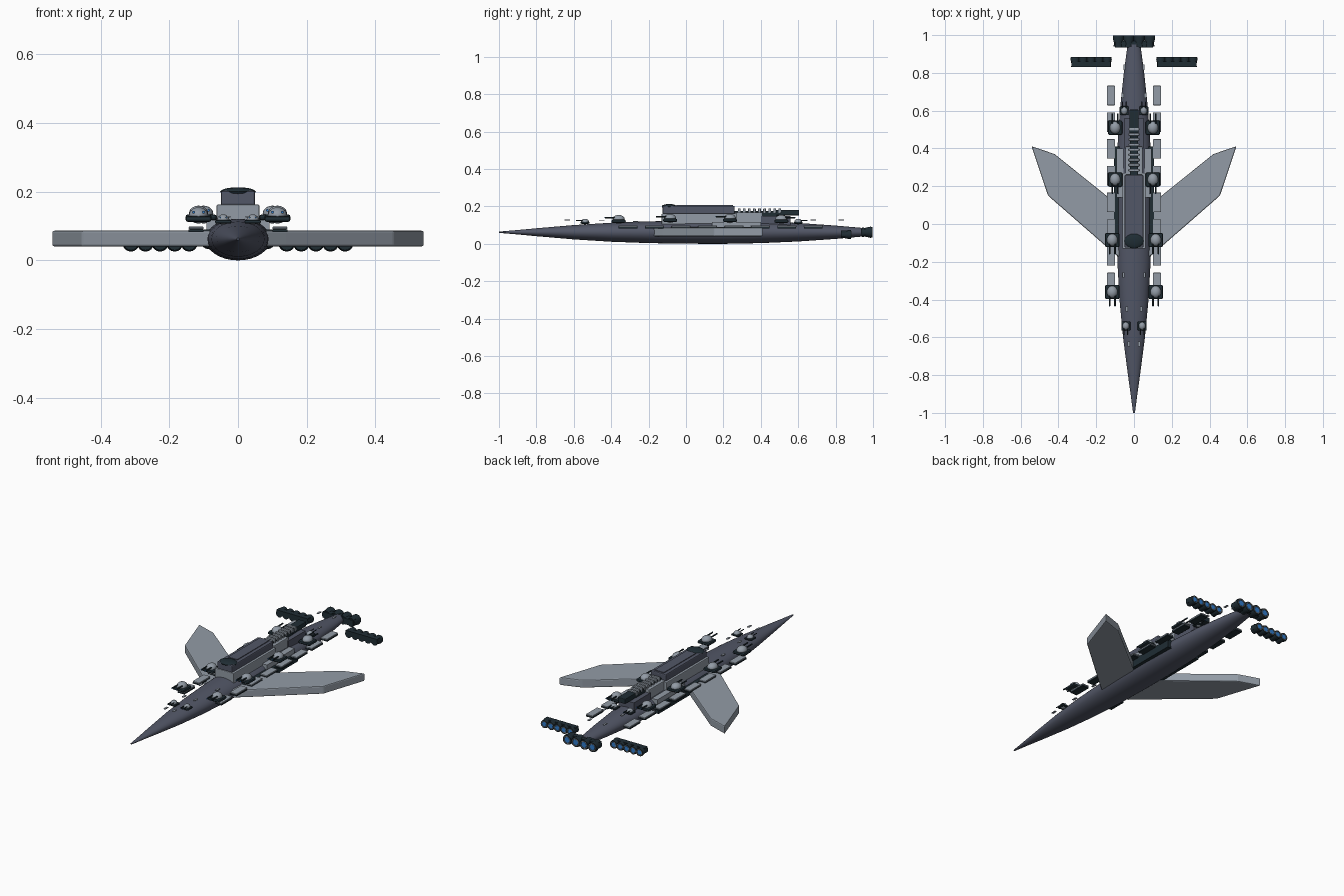
import bpy, bmesh, math
from mathutils import Matrix, Vector

cube = bpy.data.objects.get("Cube")
if cube:
    bpy.data.objects.remove(cube)


def material(name, rgb):
    m = bpy.data.materials.new(name)
    m.use_nodes = True
    m.diffuse_color = (*rgb, 1)
    m.node_tree.nodes["Principled BSDF"].inputs["Base Color"].default_value = (*rgb, 1)
    return m


HULL = material("slate hull", (0.085, 0.095, 0.135))
LIGHT = material("pale grey armour", (0.29, 0.33, 0.38))
DARK = material("dark gunmetal", (0.014, 0.026, 0.034))
BLUE = material("blue glow", (0.03, 0.2, 0.6))
RING = material("nozzle rim", (0.17, 0.17, 0.17))


def finish(name, bm, mat, smooth=False, bevel=0):
    bmesh.ops.recalc_face_normals(bm, faces=bm.faces)
    me = bpy.data.meshes.new(name)
    bm.to_mesh(me)
    bm.free()
    me.materials.append(mat)
    ob = bpy.data.objects.new(name, me)
    bpy.context.collection.objects.link(ob)
    if bevel:
        mod = ob.modifiers.new("edge bevel", "BEVEL")
        mod.width = bevel
        mod.segments = 2
    if smooth:
        bpy.ops.object.select_all(action="DESELECT")
        ob.select_set(True)
        bpy.context.view_layer.objects.active = ob
        bpy.ops.object.shade_smooth_by_angle(angle=math.radians(40))
    return ob


def box(name, x, y, z, mat, bevel=0):
    """Box from (low, high) pairs."""
    bm = bmesh.new()
    bmesh.ops.create_cube(bm, size=1)
    for v in bm.verts:
        v.co = Vector([(a + b) / 2 + c * (b - a) for (a, b), c in zip((x, y, z), v.co)])
    return finish(name, bm, mat, bevel=bevel)


def lathe_y(name, profile, centre, mat, sides=16, squash=1):
    """Rings (y, radius) around the y axis; squash flattens z."""
    bm = bmesh.new()
    rings = []
    for y, r in profile:
        rings.append([bm.verts.new((centre[0] + r * math.cos(math.tau * i / sides), centre[1] + y,
                      centre[2] + squash * r * math.sin(math.tau * i / sides))) for i in range(sides)])
    for a, b in zip(rings, rings[1:]):
        for i in range(sides):
            j = (i + 1) % sides
            bm.faces.new((a[i], a[j], b[j], b[i]))
    bm.faces.new(rings[0])
    bm.faces.new(rings[-1])
    return finish(name, bm, mat, smooth=True)


def dome(name, centre, size, mat):
    bm = bmesh.new()
    bmesh.ops.create_uvsphere(bm, u_segments=20, v_segments=10, radius=1,
                              matrix=Matrix.Translation(centre) @ Matrix.Diagonal((*size, 1)))
    return finish(name, bm, mat, smooth=True)


# Spindle hull
lathe_y("hull", [(-1, .005), (-.9, .018), (-.8, .032), (-.6, .058), (-.4, .077), (-.2, .088),
                 (0, .093), (.2, .094), (.4, .088), (.6, .075), (.8, .054), (.95, .034)],
        (0, 0, .062), HULL, sides=32, squash=.66)

# Swept wings and side sponsons
for s, side in ((1, "left"), (-1, "right")):
    bm = bmesh.new()
    plan = [(.05, -.2), (.14, -.125), (.455, .15), (.543, .412), (.42, .37), (.14, .145), (.05, .07)]
    low = bm.faces.new([bm.verts.new((s * x, y, .04)) for x, y in plan])
    ext = bmesh.ops.extrude_face_region(bm, geom=[low])
    bmesh.ops.translate(bm, vec=(0, 0, .047),
                        verts=[g for g in ext["geom"] if isinstance(g, bmesh.types.BMVert)])
    finish(side + "_wing", bm, LIGHT, bevel=.006)
    box(side + "_sponson", sorted((s * .04, s * .107)), (-.08, .41), (.042, .09), DARK)
    box(side + "_deck_strip", sorted((s * .055, s * .092)), (.14, .4), (.09, .118), LIGHT)

# Deckhouse, bridge and visor
box("deckhouse", (-.062, .062), (-.13, .27), (.1, .163), LIGHT, .004)
box("aft_deckhouse", (-.045, .045), (.26, .41), (.1, .168), LIGHT, .004)
box("bridge", (-.05, .05), (-.125, .26), (.16, .203), HULL, .006)
dome("bridge_visor", (0, -.09, .2), (.052, .04, .013), DARK)
box("bridge_spine", (-.03, .03), (-.05, .25), (.2, .207), HULL)

# Ribbed spine and stern launcher
box("spine_bed", (-.022, .022), (.26, .5), (.15, .176), DARK)
for i in range(9):
    y = .285 + i * .027
    box(f"spine_rib_{i + 1}", (-.028, .028), (y - .007, y + .007), (.165, .19), LIGHT, .003)
box("launcher", (-.025, .025), (.48, .605), (.152, .182), DARK, .004)
box("launcher_mount", (-.05, .05), (.4, .56), (.1, .15), HULL)


def turret(name, x, y, z, r, facing):
    """Dark plate, pale dome and twin barrels pointing along facing * y."""
    box(name + "_base", (x - r, x + r), (y - r, y + r), (z, z + r * .45), DARK, r * .2)
    dome(name + "_dome", (x, y, z + r * .5), (r * .74, r * .86, r * .62), LIGHT)
    for k in (-1, 1):
        bx = x + k * r * .38
        bz = z + r * .75
        tip = y + facing * r * 1.95
        lathe_y(name + "_barrel", [(0, r * .11), (facing * r * 1.95, r * .11)],
                (bx, y, bz), DARK, sides=8)
        lathe_y(name + "_muzzle", [(0, r * .08), (facing * .002, r * .08)],
                (bx, tip, bz), BLUE, sides=8)


for s, side in ((1, "left"), (-1, "right")):
    # Gun turrets along the deck
    for n, (x, y, z, f) in enumerate([(.115, -.36, .112, -1), (.115, -.085, .117, -1),
                                      (.1, .235, .117, -1), (.1, .51, .112, 1)]):
        turret(f"{side}_main_turret_{n + 1}", s * x, y, z, .038, f)
    turret(side + "_bow_turret", s * .043, -.54, .107, .024, -1)
    turret(side + "_stern_turret", s * .052, .6, .107, .024, 1)

    # Floating armour plates beside the hull
    for n in range(8):
        y = -.31 + n * .1415
        edge = sorted((s * .1, s * .144))
        box(f"{side}_armour_plate_{n + 1}", edge, (y - .052, y + .052), (.09, .099), LIGHT, .004)
        box(f"{side}_plate_backing_{n + 1}", edge, (y - .05, y + .05), (.083, .09), DARK)

    # Small deck sensors
    for n, (x, y, z) in enumerate([(.028, -.635, .125), (.038, -.45, .122), (.055, -.27, .118),
                                   (.06, .68, .125), (.05, .83, .125)]):
        box(f"{side}_sensor_{n + 1}", (s * x - .006, s * x + .006), (y - .014, y + .014),
            (z, z + .004), LIGHT)


def nozzle(name, x, y, z, r, length):
    lathe_y(name + "_bell", [(0, r * .85), (length * .3, r * .78), (length * .8, r),
                             (length, r * .92), (length, r * .7), (length * .85, r * .6)],
            (x, y, z), DARK, sides=16)
    lathe_y(name + "_rim", [(length - .004, r * .8), (length + .001, r * .74),
                            (length + .001, r * .62), (length - .004, r * .6)], (x, y, z), RING)
    lathe_y(name + "_glow", [(length * .8, r * .6), (length, r * .56)], (x, y, z), BLUE)


# Engine banks
box("main_engine_mount", (-.1, .1), (.935, .97), (.045, .08), DARK)
for i in range(4):
    nozzle(f"main_engine_{i + 1}", (i - 1.5) * .055, .94, .062, .03, .057)
for s, side in ((1, "left"), (-1, "right")):
    box(side + "_engine_mount", sorted((s * .125, s * .33)), (.83, .86), (.04, .07), DARK)
    for i in range(5):
        nozzle(f"{side}_engine_{i + 1}", s * (.142 + i * .0425), .83, .05, .0245, .053)
